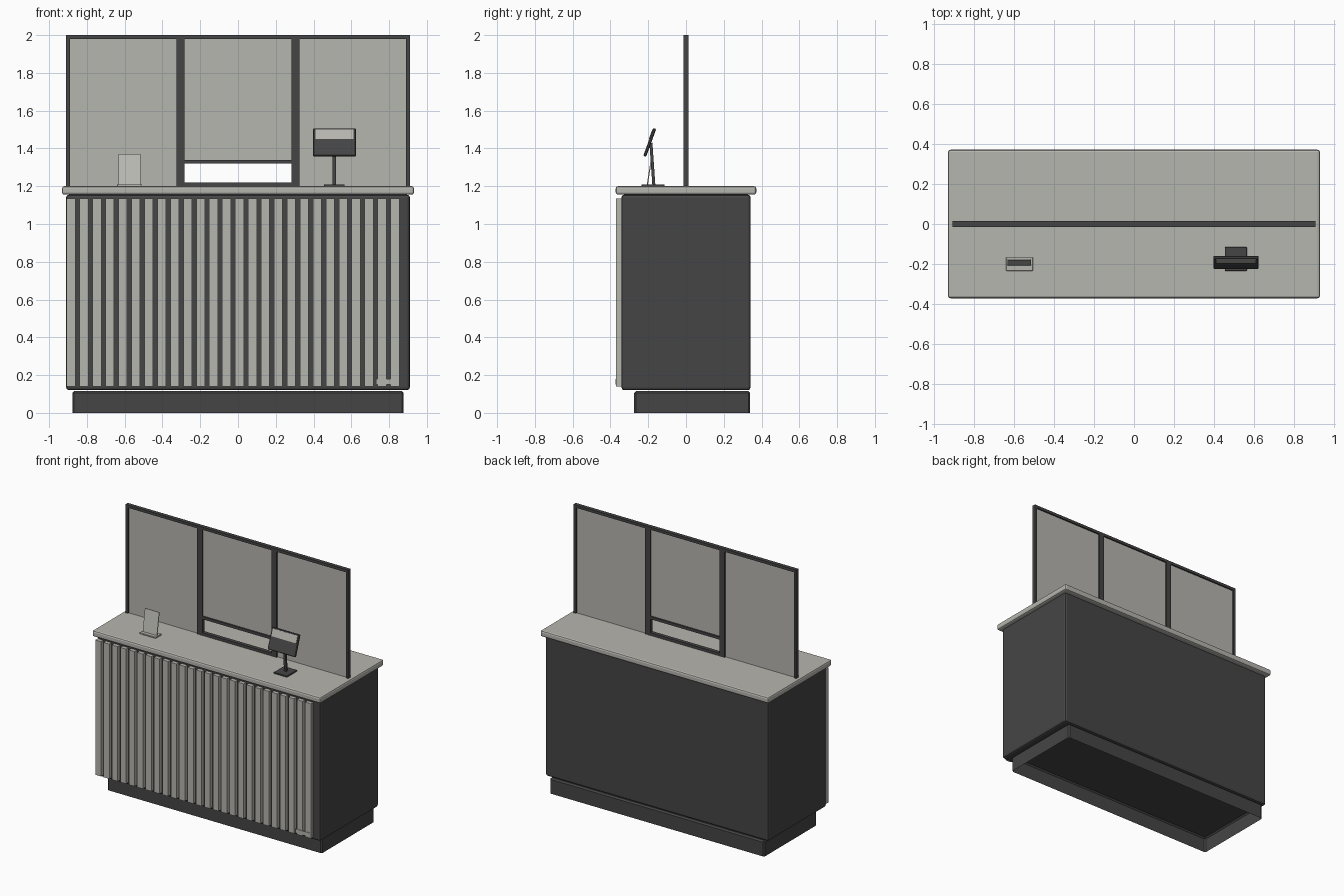
import bpy
import bmesh
from math import radians
from mathutils import Matrix, Vector

old = bpy.data.objects.get("Cube")
if old:
    bpy.data.objects.remove(old, do_unlink=True)


def make_material(name, colour):
    mat = bpy.data.materials.new(name)
    mat.use_nodes = True
    mat.diffuse_color = (*colour, 1)
    mat.node_tree.nodes["Principled BSDF"].inputs["Base Color"].default_value = (*colour, 1)
    return mat


CHARCOAL = make_material("charcoal", (0.06, 0.06, 0.06))
STONE = make_material("warm grey", (0.47, 0.465, 0.43))
CARD = make_material("pale grey", (0.52, 0.515, 0.48))


def box(name, x, y, z, mat, bevel=0, segments=1, tilt=0, open_bottom=False):
    """Box spanning the given ranges, optionally tilted about x and bevelled."""
    spans = (x, y, z)
    centre = Vector([(a + b) / 2 for a, b in spans])
    size = [b - a for a, b in spans]
    bm = bmesh.new()
    bmesh.ops.create_cube(bm, size=1, matrix=Matrix.Diagonal((*size, 1)))
    if open_bottom:
        bm.normal_update()
        bottom = [f for f in bm.faces if f.normal.z < -0.9]
        bmesh.ops.delete(bm, geom=bottom, context="FACES_ONLY")
    mesh = bpy.data.meshes.new(name)
    bm.to_mesh(mesh)
    bm.free()
    mesh.materials.append(mat)
    obj = bpy.data.objects.new(name, mesh)
    obj.location = centre
    obj.rotation_euler.x = radians(tilt)
    bpy.context.collection.objects.link(obj)
    if bevel:
        mod = obj.modifiers.new("Bevel", "BEVEL")
        mod.width = bevel
        mod.segments = segments
    return obj


# Counter: hollow plinth, body and worktop
box("plinth", (-0.877, 0.877), (-0.275, 0.34), (0, 0.115), CHARCOAL, 0.01, open_bottom=True)
box("counter_body", (-0.91, 0.91), (-0.342, 0.342), (0.12, 1.155), CHARCOAL, 0.015, 2)
box("worktop", (-0.932, 0.932), (-0.372, 0.372), (1.155, 1.2), STONE, 0.012, 2)

# Vertical slats across the front
SLATS, PITCH = 26, 0.0686
for i in range(SLATS):
    left = -0.907 + i * PITCH
    box(f"front_slat_{i + 1}", (left, left + 0.046), (-0.37, -0.34), (0.14, 1.135), STONE)
box("front_badge", (0.73, 0.845), (-0.374, -0.368), (0.15, 0.18), STONE)

# Partition frame and panes
DEPTH = (-0.014, 0.014)
PANE = (-0.003, 0.003)
for side, s in (("left", 1), ("right", -1)):
    def span(a, b):
        return tuple(sorted((s * a, s * b)))
    box(f"{side}_end_post", span(0.89, 0.91), DEPTH, (1.2, 2), CHARCOAL)
    box(f"{side}_inner_post", span(0.282, 0.325), DEPTH, (1.2, 1.985), CHARCOAL)
    box(f"{side}_pane", span(0.32, 0.895), PANE, (1.2, 1.985), STONE)
box("top_rail", (-0.91, 0.91), DEPTH, (1.98, 2), CHARCOAL)
box("hatch_sill", (-0.29, 0.29), DEPTH, (1.2, 1.22), CHARCOAL)
box("hatch_rail", (-0.29, 0.29), DEPTH, (1.32, 1.34), CHARCOAL)
box("middle_pane", (-0.29, 0.29), PANE, (1.33, 1.985), STONE)

# Leaning card in its holder
box("card_base", (-0.64, -0.507), (-0.235, -0.167), (1.2, 1.21), STONE, 0.002)
box("card", (-0.633, -0.517), (-0.195, -0.189), (1.205, 1.372), CARD, tilt=-9)

# Tablet on a stand
box("stand_base", (0.455, 0.565), (-0.235, -0.115), (1.2, 1.21), CHARCOAL, 0.002)
box("stand_pole", (0.501, 0.519), (-0.186, -0.17), (1.205, 1.43), CHARCOAL, tilt=4)
tablet = box("tablet", (0.398, 0.624), (-0.2, -0.184), (1.354, 1.51), CHARCOAL, 0.004, tilt=-20)
screen = box("tablet_screen", (0.41, 0.612), (-0.203, -0.199), (1.447, 1.5), STONE)
# Seat the screen on the tilted front of the tablet
turn = tablet.rotation_euler.to_matrix()
screen.rotation_euler = tablet.rotation_euler
screen.location = tablet.location + turn @ (screen.location - tablet.location)
